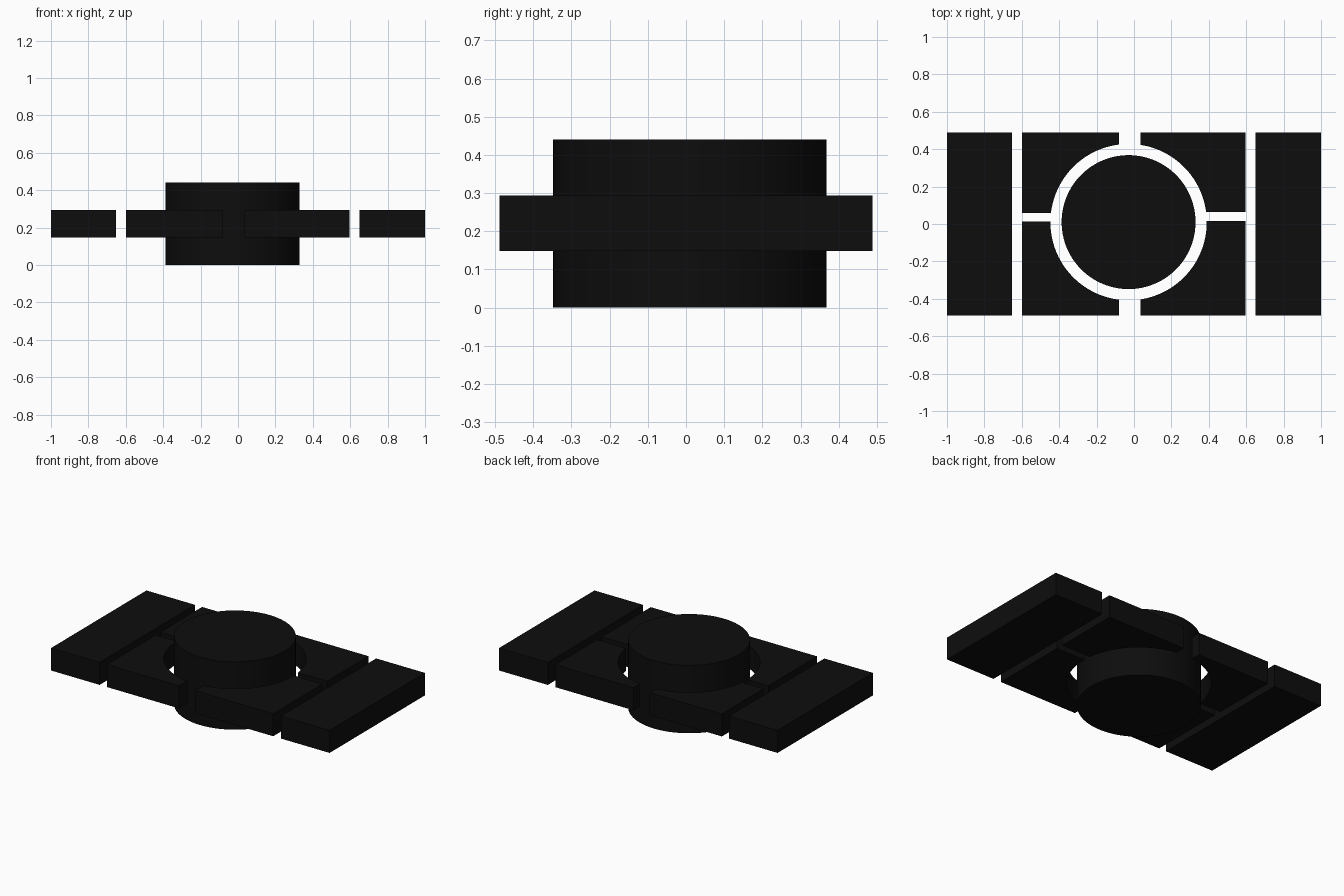
import bpy, bmesh, math

if "Cube" in bpy.data.objects:
    bpy.data.objects.remove(bpy.data.objects["Cube"])

CX, CY = -0.029, 0.01      # centre of the round core
CORE_R, HOLE_R = 0.358, 0.418
Z0, Z1 = 0.148, 0.294      # plate bottom and top
YB, YF = 0.489, -0.489     # back and front edges

black = bpy.data.materials.new("black")
black.diffuse_color = (0.004, 0.004, 0.004, 1)
black.use_nodes = True
black.node_tree.nodes["Principled BSDF"].inputs["Base Color"].default_value = black.diffuse_color


def prism(name, outline, z0, z1):
    """Extrude a closed 2D outline between two heights."""
    bm = bmesh.new()
    face = bm.faces.new([bm.verts.new((x, y, z0)) for x, y in outline])
    ext = bmesh.ops.extrude_face_region(bm, geom=[face])["geom"]
    verts = [g for g in ext if isinstance(g, bmesh.types.BMVert)]
    bmesh.ops.translate(bm, verts=verts, vec=(0, 0, z1 - z0))
    bmesh.ops.recalc_face_normals(bm, faces=bm.faces)
    mesh = bpy.data.meshes.new(name)
    bm.to_mesh(mesh)
    bm.free()
    mesh.materials.append(black)
    ob = bpy.data.objects.new(name, mesh)
    bpy.context.collection.objects.link(ob)
    return ob


def smooth(ob):
    bpy.ops.object.select_all(action='DESELECT')
    ob.select_set(True)
    bpy.context.view_layer.objects.active = ob
    bpy.ops.object.shade_smooth_by_angle(angle=math.radians(30))


def corner_outline(xi, xo, yi, yo, steps=32):
    """Rectangle with a circular bite taken out of its inner corner."""
    sx = 1 if xo > xi else -1
    sy = 1 if yo > yi else -1
    a0 = math.asin(sy * (yi - CY) / HOLE_R)
    a1 = math.acos(sx * (xi - CX) / HOLE_R)
    pts = []
    for i in range(steps + 1):
        a = a0 + (a1 - a0) * i / steps
        pts.append((CX + sx * HOLE_R * math.cos(a), CY + sy * HOLE_R * math.sin(a)))
    return pts + [(xi, yo), (xo, yo), (xo, yi)]


# Side bars
for name, xa, xb in (("left_bar", -1.0, -0.651), ("right_bar", 0.65, 1.0)):
    prism(name, [(xa, YF), (xb, YF), (xb, YB), (xa, YB)], Z0, Z1)

# Four plates around the core
for side, xi, xo, y_lo, y_hi in (("left", -0.081, -0.6, 0.013, 0.060),
                                 ("right", 0.036, 0.595, 0.017, 0.063)):
    smooth(prism(side + "_back_plate", corner_outline(xi, xo, y_hi, YB), Z0, Z1))
    smooth(prism(side + "_front_plate", corner_outline(xi, xo, y_lo, YF), Z0, Z1))

# Round core
N = 128
circle = [(CX + CORE_R * math.cos(2 * math.pi * i / N),
           CY + CORE_R * math.sin(2 * math.pi * i / N)) for i in range(N)]
smooth(prism("round_core", circle, 0.0, 0.44))
